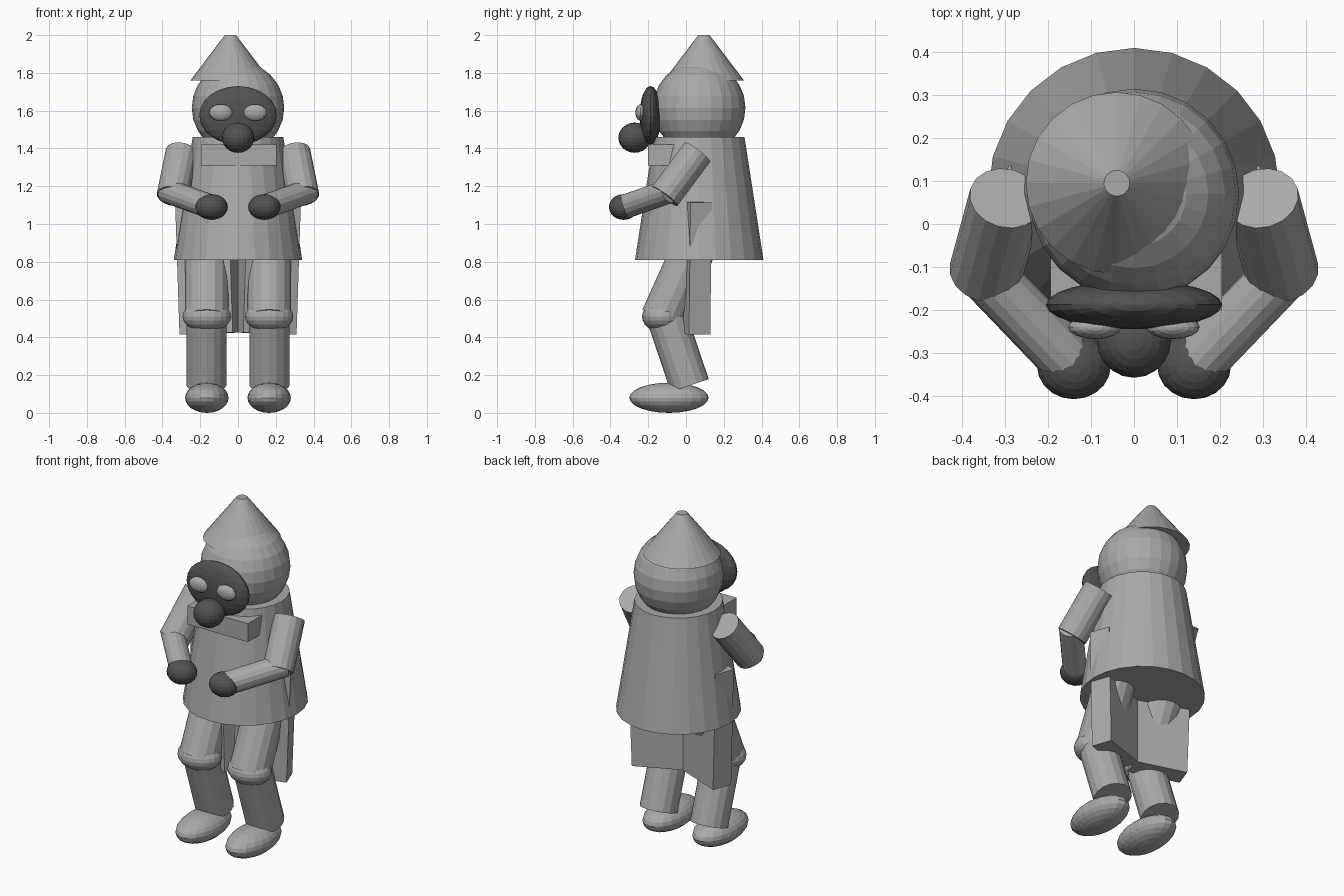
import bpy
import math
from mathutils import Vector

if "Cube" in bpy.data.objects:
    bpy.data.objects.remove(bpy.data.objects["Cube"])


def material(name, value):
    m = bpy.data.materials.new(name)
    m.diffuse_color = (value, value, value, 1)
    m.use_nodes = True
    m.node_tree.nodes["Principled BSDF"].inputs["Base Color"].default_value = m.diffuse_color
    return m


GREY = material("light grey", 0.40)
DARK = material("dark grey", 0.085)


def finish(name, mat):
    ob = bpy.context.object
    ob.name = name
    ob.data.materials.append(mat)
    return ob


def ball(name, loc, radii, mat=GREY, segments=20, rings=12):
    bpy.ops.mesh.primitive_uv_sphere_add(segments=segments, ring_count=rings, radius=1, location=loc)
    ob = finish(name, mat)
    ob.scale = radii
    return ob


def cone(name, loc, r1, r2, depth, sides=24, mat=GREY):
    bpy.ops.mesh.primitive_cone_add(vertices=sides, radius1=r1, radius2=r2, depth=depth, location=loc)
    return finish(name, mat)


def rod(name, a, b, radius, mat=GREY, sides=16):
    """Capped cylinder running from a to b."""
    a, b = Vector(a), Vector(b)
    bpy.ops.mesh.primitive_cylinder_add(vertices=sides, radius=radius, depth=(b - a).length, location=(a + b) / 2)
    ob = finish(name, mat)
    ob.rotation_euler = (b - a).to_track_quat('Z', 'Y').to_euler()
    return ob


def box(name, loc, size, rot=(0, 0, 0), mat=GREY):
    bpy.ops.mesh.primitive_cube_add(size=1, location=loc, rotation=rot)
    ob = finish(name, mat)
    ob.scale = size
    return ob


# Coat, collar, head and off-centre pointed hat
cone("coat", (0, 0.07, 1.135), 0.34, 0.24, 0.65)
box("collar", (0.005, -0.10, 1.365), (0.40, 0.20, 0.11))
ball("head", (0, 0.07, 1.615), (0.245, 0.245, 0.245), segments=24)
cone("hat", (-0.04, 0.095, 1.88), 0.212, 0.03, 0.24)

# Face
ball("face_mask", (0, -0.188, 1.575), (0.205, 0.057, 0.155), DARK, 24)
ball("nose", (0, -0.272, 1.457), (0.086, 0.086, 0.08), DARK)

for s, side in ((-1, "left"), (1, "right")):
    ball(side + "_eye", (s * 0.091, -0.24, 1.59), (0.062, 0.028, 0.044), GREY, 16, 10)

    # Bent arm with round mitten
    rod(side + "_upper_arm", (s * 0.298, 0.06, 1.38), (s * 0.345, -0.113, 1.147), 0.086)
    rod(side + "_forearm", (s * 0.375, -0.085, 1.175), (s * 0.14, -0.33, 1.09), 0.065)
    ball(side + "_mitten", (s * 0.14, -0.33, 1.09), (0.086, 0.078, 0.068), DARK)

    # Flat coat tail, turned outwards
    box(side + "_coat_tail", (s * 0.16, 0.025, 0.77), (0.30, 0.12, 0.70),
        (0, s * math.radians(2), s * math.radians(20)))

    # Bent leg with knee pad and rounded boot
    rod(side + "_thigh", (s * 0.165, 0.06, 0.91), (s * 0.165, -0.125, 0.50), 0.116)
    ball(side + "_knee", (s * 0.165, -0.125, 0.51), (0.128, 0.108, 0.082))
    rod(side + "_shin", (s * 0.167, -0.10, 0.50), (s * 0.167, 0.02, 0.145), 0.106)
    ball(side + "_boot", (s * 0.165, -0.09, 0.08), (0.115, 0.21, 0.08))
